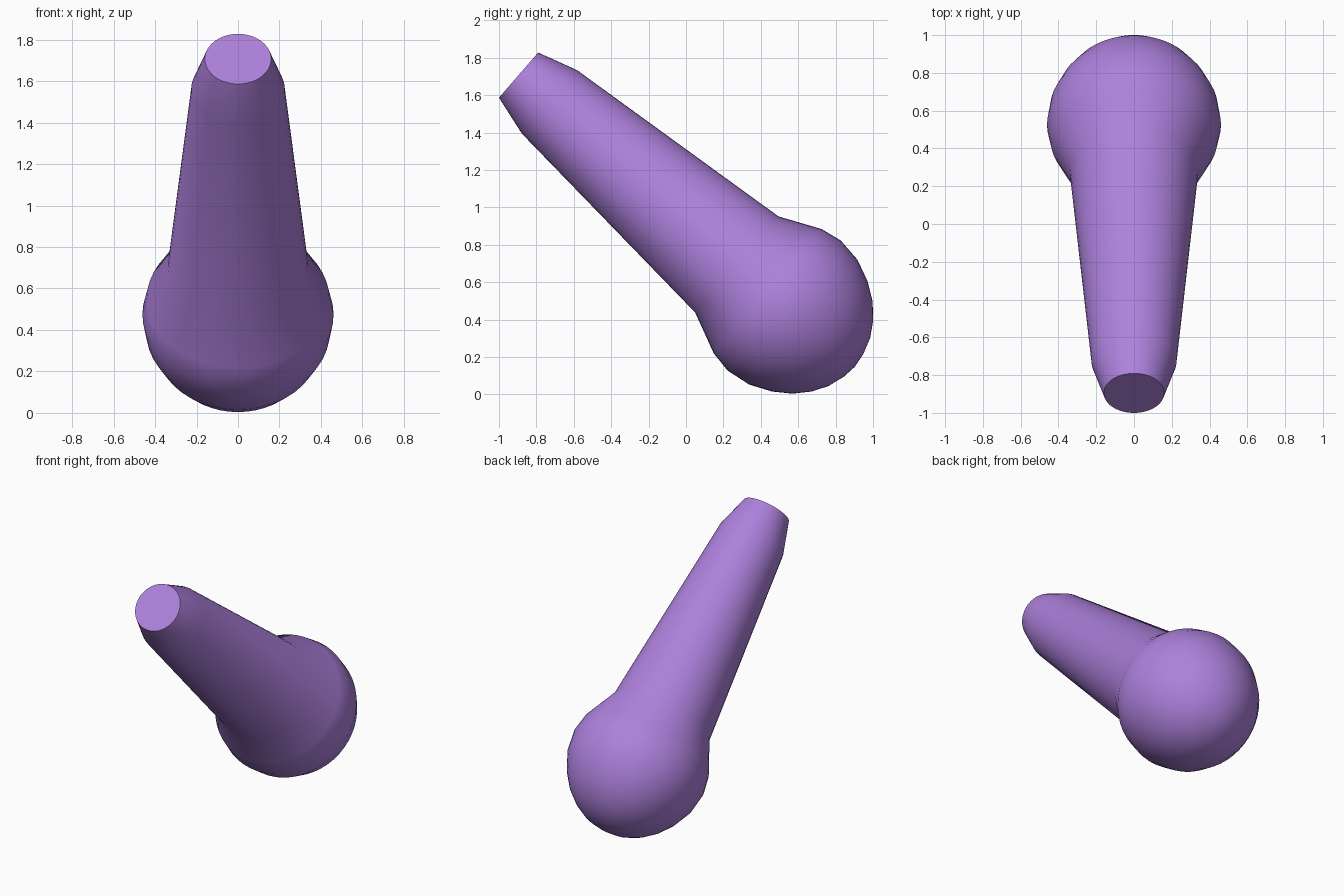
import bpy, bmesh, math
from mathutils import Vector, Matrix

if "Cube" in bpy.data.objects:
    bpy.data.objects.remove(bpy.data.objects["Cube"])

SIDES = 48
CENTRE = Vector((0, 0.54, 0.462))          # middle of the round head
AXIS = Vector((0, -0.755, 0.655)).normalized()

# Profile (radius, distance along axis), from tip of round head to flat end
profile = [(0.08, -0.47), (0.17, -0.441), (0.25, -0.393), (0.327, -0.322),
           (0.39, -0.232), (0.442, -0.115), (0.461, 0.02), (0.44, 0.137),
           (0.34, 0.355), (0.225, 1.681), (0.16, 1.9)]

bm = bmesh.new()
rings = []
for r, t in profile:
    rings.append([bm.verts.new((r * math.cos(2 * math.pi * i / SIDES),
                                r * math.sin(2 * math.pi * i / SIDES), t))
                  for i in range(SIDES)])
for a, b in zip(rings, rings[1:]):
    for i in range(SIDES):
        j = (i + 1) % SIDES
        bm.faces.new((a[i], a[j], b[j], b[i]))

# Rounded tip and flat end cap
tip = bm.verts.new((0, 0, -0.48))
for i in range(SIDES):
    bm.faces.new((tip, rings[0][(i + 1) % SIDES], rings[0][i]))
bm.faces.new(rings[-1])
bmesh.ops.recalc_face_normals(bm, faces=bm.faces)

# Tilt the axis and set the head on the ground
rot = Vector((0, 0, 1)).rotation_difference(AXIS).to_matrix().to_4x4()
bm.transform(Matrix.Translation(CENTRE) @ rot)

mesh = bpy.data.meshes.new("round_headed_handle")
bm.to_mesh(mesh)
bm.free()
obj = bpy.data.objects.new("round_headed_handle", mesh)
bpy.context.collection.objects.link(obj)

# Purple material
mat = bpy.data.materials.new("purple")
mat.diffuse_color = (0.42, 0.22, 0.72, 1)
mat.use_nodes = True
mat.node_tree.nodes["Principled BSDF"].inputs["Base Color"].default_value = mat.diffuse_color
mesh.materials.append(mat)

bpy.context.view_layer.objects.active = obj
obj.select_set(True)
bpy.ops.object.shade_smooth_by_angle(angle=math.radians(35))
